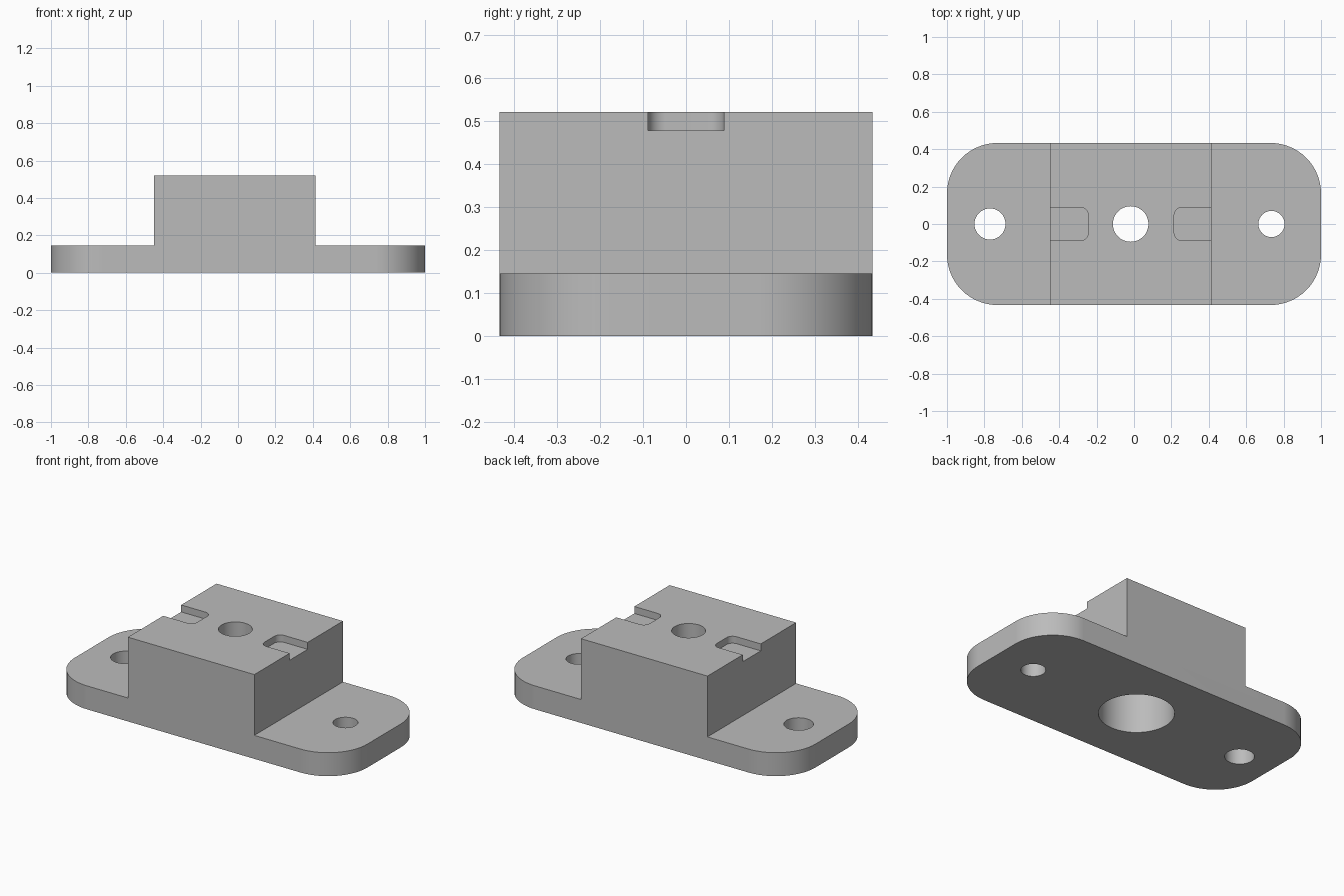
import bpy
import bmesh
from math import cos, sin, pi

default = bpy.data.objects.get("Cube")
if default:
    bpy.data.objects.remove(default, do_unlink=True)

# Overall sizes
HALF_WIDTH = 0.433
BASE_TOP = 0.145
TOP = 0.521
BLOCK_LEFT, BLOCK_RIGHT = -0.45, 0.415

grey = bpy.data.materials.new("plain grey")
grey.use_nodes = True
colour = (0.5, 0.5, 0.5, 1)
grey.diffuse_color = colour
grey.node_tree.nodes["Principled BSDF"].inputs["Base Color"].default_value = colour


def prism(name, outline, shift):
    """Extrude a closed outline of 3D points along the vector shift."""
    bm = bmesh.new()
    face = bm.faces.new([bm.verts.new(p) for p in outline])
    new = bmesh.ops.extrude_face_region(bm, geom=[face])["geom"]
    verts = [g for g in new if isinstance(g, bmesh.types.BMVert)]
    bmesh.ops.translate(bm, verts=verts, vec=shift)
    bmesh.ops.recalc_face_normals(bm, faces=bm.faces)
    mesh = bpy.data.meshes.new(name)
    bm.to_mesh(mesh)
    bm.free()
    mesh.materials.append(grey)
    obj = bpy.data.objects.new(name, mesh)
    bpy.context.collection.objects.link(obj)
    return obj


def rounded_prism(name, x0, x1, half_y, radius, z0, z1, steps=16):
    """Upright prism with four rounded corners."""
    corners = [(x1 - radius, half_y - radius), (x0 + radius, half_y - radius),
               (x0 + radius, radius - half_y), (x1 - radius, radius - half_y)]
    outline = []
    for i, (cx, cy) in enumerate(corners):
        for k in range(steps + 1):
            a = (i + k / steps) * pi / 2
            outline.append((cx + radius * cos(a), cy + radius * sin(a), z0))
    return prism(name, outline, (0, 0, z1 - z0))


def cylinder(name, x, radius, z0, z1, sides=64):
    ring = [(x + radius * cos(2 * pi * k / sides),
             radius * sin(2 * pi * k / sides), z0) for k in range(sides)]
    return prism(name, ring, (0, 0, z1 - z0))


def boolean(target, tool, operation):
    tool.hide_render = True
    mod = target.modifiers.new(operation.title(), "BOOLEAN")
    mod.operation = operation
    mod.solver = "EXACT"
    mod.object = tool
    bpy.context.view_layer.objects.active = target
    bpy.ops.object.modifier_apply(modifier=mod.name)
    bpy.data.objects.remove(tool, do_unlink=True)


# Stepped body: flanges with the raised block between them
steps = [(-1.1, 0), (1.1, 0), (1.1, BASE_TOP), (BLOCK_RIGHT, BASE_TOP),
         (BLOCK_RIGHT, TOP), (BLOCK_LEFT, TOP), (BLOCK_LEFT, BASE_TOP),
         (-1.1, BASE_TOP)]
body = prism("mounting_block", [(x, -0.6, z) for x, z in steps], (0, 1.2, 0))

# Rounded plan shape
boolean(body, rounded_prism("plan_shape", -1, 1, HALF_WIDTH, 0.27, -0.2, 0.8),
        "INTERSECT")

# Flange holes, centre bore and the wide bore from below
for name, x, radius, z0, z1 in [
        ("left_hole", 0.735, 0.07, -0.1, 0.3),
        ("right_hole", -0.77, 0.083, -0.1, 0.3),
        ("centre_bore", -0.018, 0.095, -0.1, 0.7),
        ("lower_bore", -0.018, 0.213, -0.1, 0.34)]:
    boolean(body, cylinder(name, x, radius, z0, z1), "DIFFERENCE")

# Shallow slots open at the block's ends
for name, x0, x1 in [("left_slot", 0.215, 0.6), ("right_slot", -0.6, -0.245)]:
    boolean(body, rounded_prism(name, x0, x1, 0.088, 0.04, 0.478, 0.6, 8),
            "DIFFERENCE")

# Smooth bores and corners, crisp edges elsewhere
bpy.ops.object.select_all(action="DESELECT")
body.select_set(True)
bpy.context.view_layer.objects.active = body
bpy.ops.object.shade_smooth_by_angle(angle=pi / 6)
weighted = body.modifiers.new("Weighted Normal", "WEIGHTED_NORMAL")
weighted.keep_sharp = True
